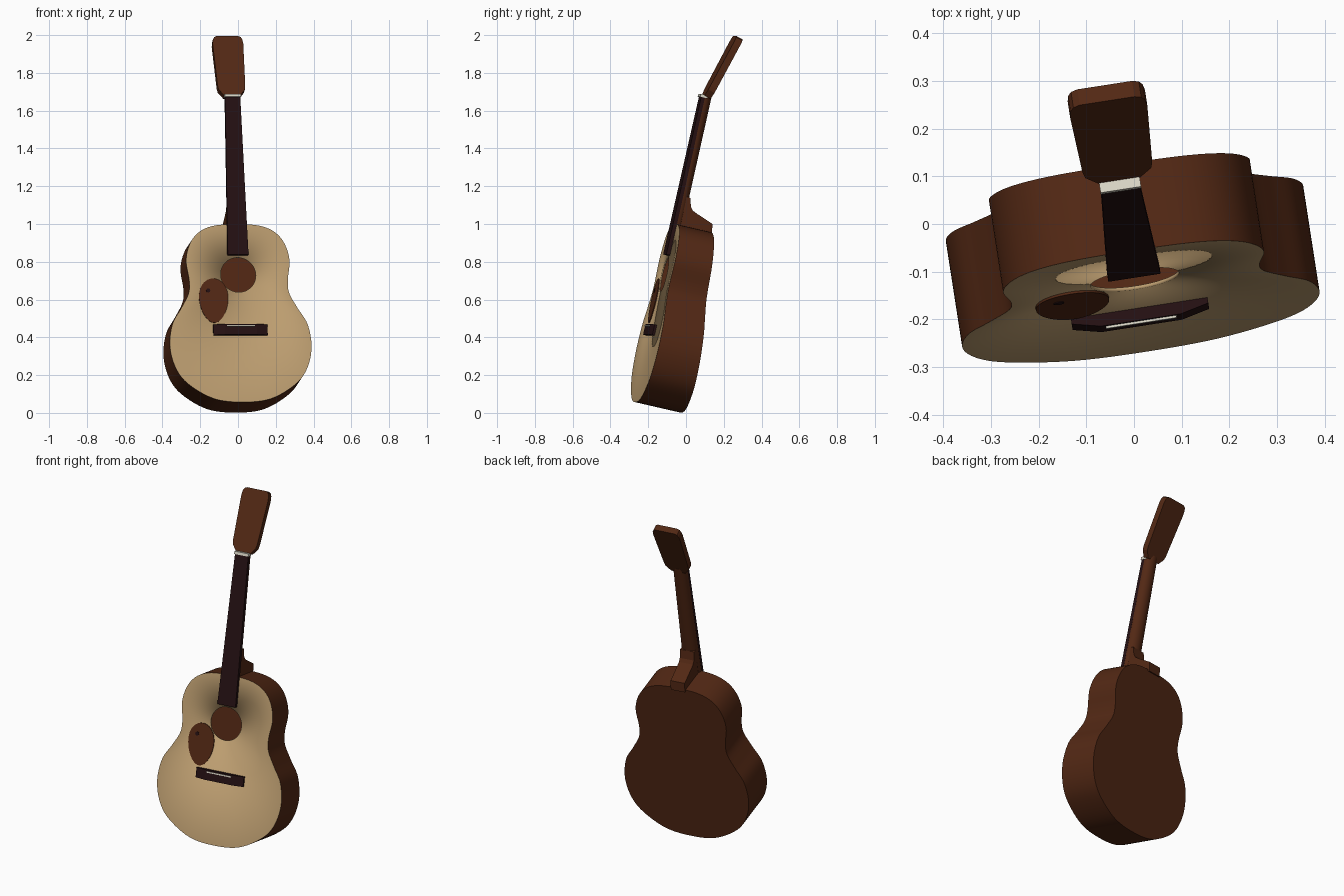
import bpy, bmesh
from math import sin, cos, pi, radians
from mathutils import Matrix, Vector

cube = bpy.data.objects.get("Cube")
if cube:
    bpy.data.objects.remove(cube, do_unlink=True)

# Local frame: x across, y into the body, z along the strings; y = 0 is the soundboard
LEAN = (Matrix.Translation((0.025, -0.268, 0.057))
        @ Matrix.Rotation(radians(8.8), 4, 'Z') @ Matrix.Rotation(radians(-12.8), 4, 'X'))


def material(name, rgb):
    m = bpy.data.materials.new(name)
    m.use_nodes = True
    m.diffuse_color = (*rgb, 1)
    m.node_tree.nodes["Principled BSDF"].inputs["Base Color"].default_value = (*rgb, 1)
    return m


brown = material("mahogany brown", (0.085, 0.021, 0.007))
spruce = material("pale spruce", (0.5, 0.335, 0.16))
ebony = material("dark ebony", (0.018, 0.005, 0.006))
ivory = material("ivory", (0.72, 0.69, 0.58))


def finish(name, bm, mats, matrix=LEAN, smooth=False):
    bmesh.ops.recalc_face_normals(bm, faces=bm.faces)
    mesh = bpy.data.meshes.new(name)
    bm.to_mesh(mesh)
    bm.free()
    for m in mats:
        mesh.materials.append(m)
    ob = bpy.data.objects.new(name, mesh)
    ob.matrix_world = matrix
    bpy.context.collection.objects.link(ob)
    if smooth:
        bpy.ops.object.select_all(action='DESELECT')
        ob.select_set(True)
        bpy.context.view_layer.objects.active = ob
        bpy.ops.object.shade_smooth_by_angle(angle=radians(35))
    return ob


def bridge(bm, a, b, mat=0):
    n = len(a)
    for i in range(n):
        j = (i + 1) % n
        bm.faces.new((a[i], a[j], b[j], b[i])).material_index = mat


def loft(name, rings, mat, matrix=LEAN, smooth=False):
    """Skin a list of equal rings and cap both ends."""
    bm = bmesh.new()
    loops = [[bm.verts.new(p) for p in r] for r in rings]
    for a, b in zip(loops, loops[1:]):
        bridge(bm, a, b)
    bm.faces.new(loops[0])
    bm.faces.new(loops[-1])
    return finish(name, bm, [mat], matrix, smooth)


def plate(name, outline, y0, y1, mat, matrix=LEAN, smooth=False):
    """Extrude an x-z outline between two depths."""
    return loft(name, [[(x, y, z) for x, z in outline] for y in (y0, y1)], mat, matrix, smooth)


def mirrored(half):
    return half + [(-x, z) for x, z in reversed(half) if x > 0]


def spline(pts, steps):
    """Catmull-Rom through a half outline that starts and ends on the centre line."""
    ext = [Vector((-pts[1][0], pts[1][1]))] + [Vector(p) for p in pts]
    ext.append(Vector((-pts[-2][0], pts[-2][1])))
    out = []
    for a, b, c, d in zip(ext, ext[1:], ext[2:], ext[3:]):
        for s in range(steps):
            t = s / steps
            p = b + (c - a) * t / 2 + (a - 2.5 * b + 2 * c - d / 2) * t**2 \
                + (1.5 * (b - c) + (d - a) / 2) * t**3
            out.append((max(p.x, 0), p.y))
    return out + [tuple(pts[-1])]


# Body: hollow shell with a soundhole, the depth shrinking towards the neck
half = [(0, 0), (0.15, 0.018), (0.28, 0.092), (0.348, 0.176), (0.379, 0.295), (0.363, 0.42),
        (0.312, 0.51), (0.27, 0.59), (0.264, 0.66), (0.277, 0.77), (0.252, 0.863),
        (0.2, 0.925), (0.12, 0.958), (0, 0.966)]
outline = mirrored(spline(half, 6))
hole_z, hole_r = 0.691, 0.094
bm = bmesh.new()
front = [bm.verts.new((x, 0, z)) for x, z in outline]
back = [bm.verts.new((x, 0.251 - 0.066 * z, z)) for x, z in outline]
rim = []
for x, z in outline:
    d = Vector((x, z - hole_z)).normalized() * hole_r
    rim.append(bm.verts.new((d.x, 0, hole_z + d.y)))
bridge(bm, front, rim, 1)
bridge(bm, back, front)
bm.faces.new(back)
body = finish("body", bm, [brown, spruce], smooth=True)
shell = body.modifiers.new("wall", 'SOLIDIFY')
shell.thickness = 0.008
shell.offset = -1

# Teardrop pickguard with a small dark inlay
guard = []
for i in range(40):
    a = 2 * pi * i / 40
    guard.append((-0.137 + 0.077 * cos(a) * (1 + 0.15 * sin(a)), 0.55 + 0.12 * sin(a)))
plate("pickguard", guard, -0.005, 0.001, brown)
dot = [(-0.165 + 0.011 * cos(pi * i / 8), 0.605 + 0.011 * sin(pi * i / 8)) for i in range(16)]
plate("pickguard_inlay", dot, -0.007, -0.004, ebony)

# Bridge with thinned wings, and its saddle
rings = []
for x, t in ((-0.145, 0.012), (-0.085, 0.026), (0.085, 0.026), (0.145, 0.012)):
    rings.append([(x, 0.002, 0.362), (x, -t, 0.362), (x, -t, 0.419), (x, 0.002, 0.419)])
loft("bridge", rings, ebony)
plate("saddle", [(-0.075, 0.405), (0.075, 0.405), (0.075, 0.412), (-0.075, 0.412)],
      -0.031, -0.02, ivory)

# Fingerboard and nut
plate("fingerboard", [(-0.0555, 0.797), (0.0555, 0.797), (0.0405, 1.652), (-0.0405, 1.652)],
      -0.02, 0.001, ebony)
plate("nut", [(-0.043, 1.652), (0.043, 1.652), (0.043, 1.668), (-0.043, 1.668)],
      -0.026, 0.012, ivory)

# Round-backed neck
rings = []
for z, w in ((0.955, 0.052), (1.68, 0.0405)):
    rings.append([(w * cos(pi * i / 12), 0.04 * sin(pi * i / 12), z) for i in range(13)])
loft("neck", rings, brown, smooth=True)

# Heel: a curved side profile that sweeps down to the back of the body
profile = [(0.0, 0.955), (0.0, 1.12), (0.04, 1.12), (0.055, 1.072), (0.07, 1.055),
           (0.092, 1.045), (0.187, 1.01), (0.197, 0.955)]
loft("heel", [[(x, y, z) for y, z in profile] for x in (-0.043, 0.043)], brown)

# Headstock, tipped back from the nut
tip = LEAN @ Matrix.Translation((0, -0.006, 1.664)) @ Matrix.Rotation(radians(-15.6), 4, 'X')
head = mirrored([(0.043, 0), (0.07, 0.035), (0.074, 0.06), (0.082, 0.31), (0.079, 0.335),
                 (0.072, 0.35), (0.058, 0.357)])
plate("headstock", head, 0, 0.038, brown, tip)
